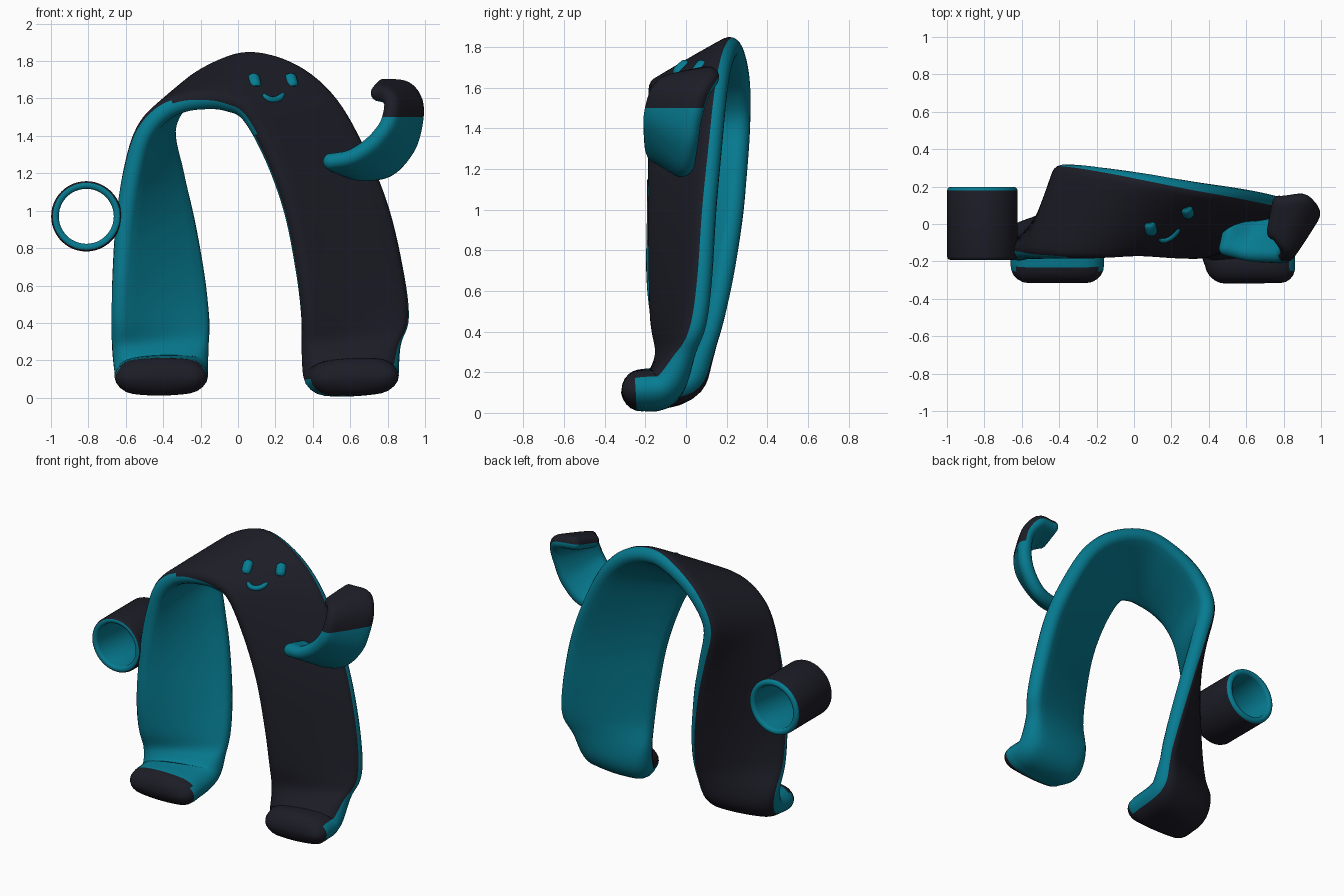
import bpy, bmesh, math
from mathutils import Vector
from mathutils.bvhtree import BVHTree

cube = bpy.data.objects.get("Cube")
if cube:
    bpy.data.objects.remove(cube, do_unlink=True)


def material(name, rgb):
    m = bpy.data.materials.new(name)
    m.use_nodes = True
    m.diffuse_color = (*rgb, 1)
    bsdf = m.node_tree.nodes["Principled BSDF"]
    bsdf.inputs["Base Color"].default_value = (*rgb, 1)
    bsdf.inputs["Roughness"].default_value = 0.7
    return m


TEAL = material("teal", (0.002, 0.2, 0.285))
DARK = material("charcoal", (0.012, 0.012, 0.02))


def finish(bm, name):
    bmesh.ops.recalc_face_normals(bm, faces=bm.faces)
    me = bpy.data.meshes.new(name)
    for f in bm.faces:
        f.smooth = True
    bm.to_mesh(me)
    me.materials.append(TEAL)
    me.materials.append(DARK)
    ob = bpy.data.objects.new(name, me)
    bpy.context.collection.objects.link(ob)
    return ob


def spline(points, steps=6):
    """Catmull-Rom curve through the points."""
    p = [Vector(q) for q in points]
    p = [p[0] * 2 - p[1]] + p + [p[-1] * 2 - p[-2]]
    out = []
    for a, b, c, d in zip(p, p[1:], p[2:], p[3:]):
        for i in range(steps):
            t = i / steps
            out.append(0.5 * (2 * b + (c - a) * t + (2 * a - 5 * b + 4 * c - d) * t ** 2
                              + (3 * b - a - 3 * c + d) * t ** 3))
    return out + [p[-2]]


ARC, FLAT = 8, 8


def section(mid, across, normal, half, r, pillow):
    """Pillowed stadium outline: back arc, underside, front arc, upper side."""
    flat = []
    for side in (1, -1):
        for i in range(ARC + 1):
            a = math.pi * i / ARC
            flat.append((side * (half + r * math.sin(a)), side * r * math.cos(a)))
        for i in range(1, FLAT):
            flat.append((side * half * (1 - 2 * i / FLAT), -side * r))
    return [mid + across * u + normal * v * (1.06 - pillow * (u / (half + r)) ** 2) for u, v in flat]


def ribbon(name, stations, radius, wrap, dark_from):
    """Padded strap lofted between a front and a back edge.
    wrap gives how far the dark side reaches round the front and back rims."""
    front = spline([s[:3] for s in stations])
    back = spline([s[3:] for s in stations])
    mids = [(a + b) / 2 for a, b in zip(front, back)]
    rings, n = [], len(mids)
    for i, mid in enumerate(mids):
        tangent = (mids[min(i + 1, n - 1)] - mids[max(i - 1, 0)]).normalized()
        wide = back[i] - front[i]
        across = wide.normalized()
        normal = across.cross(tangent).normalized()
        r = radius(mid)
        half = wide.length / 2 - r
        pillow = max(0.08, 5 * r - 0.2)
        ring = [section(mid, across, normal, half, r, pillow)]
        # rounded ends
        if i in (0, n - 1):
            out = tangent if i else -tangent
            for k in range(1, 6):
                a = math.pi / 2 * k / 5.2
                ring.append(section(mid + out * r * math.sin(a), across, normal,
                                    half, r * math.cos(a), pillow))
            if i == 0:
                ring.reverse()
        rings += ring
    bm = bmesh.new()
    vs = [[bm.verts.new(p) for p in ring] for ring in rings]
    count = len(vs[0])
    upper = 2 * ARC + FLAT
    for a, b in zip(vs, vs[1:]):
        for j in range(count):
            j2 = (j + 1) % count
            f = bm.faces.new((a[j], a[j2], b[j2], b[j]))
            c = f.calc_center_median()
            front_reach, back_reach = wrap(c)
            toe = c.y < -0.24
            f.material_index = int(toe or j < back_reach or j >= upper - front_reach)
    for ring in (vs[0], vs[-1]):
        bm.faces.new(ring).material_index = 1
    # straight lower border of the dark colour
    bmesh.ops.bisect_plane(bm, geom=bm.verts[:] + bm.edges[:] + bm.faces[:],
                           plane_co=(0, 0, dark_from), plane_no=(0, 0, 1))
    for f in bm.faces:
        if f.calc_center_median().z < dark_from:
            f.material_index = 0
    return finish(bm, name)


# Twisted arch body with two legs and forward feet
left_leg = [
    (.38, -.225, .10, .86, -.22, .12),
    (.35, -.14, .11, .86, -.1, .14),
    (.34, -.105, .26, .87, -.01, .28),
    (.34, -.14, .45, .91, .06, .42),
    (.31, -.152, .7, .885, .095, .65),
    (.25, -.157, 1, .805, .12, 1),
    (.15, -.157, 1.28, .685, .15, 1.3),
    (.03, -.152, 1.5, .525, .18, 1.58),
]
arch = [
    (-.07, -.16, 1.555, .32, .215, 1.755),
    (-.17, -.175, 1.572, .08, .26, 1.82),
    (-.3, -.185, 1.565, -.13, .295, 1.745),
    (-.42, -.185, 1.515, -.29, .315, 1.615),
    (-.52, -.185, 1.4, -.37, .315, 1.44),
]
right_leg = [
    (-.59, -.18, 1.2, -.315, .295, 1.2),
    (-.635, -.18, .95, -.25, .265, .95),
    (-.66, -.175, .65, -.19, .21, .65),
    (-.67, -.14, .42, -.16, .15, .42),
    (-.67, -.08, .26, -.16, .09, .27),
    (-.66, -.11, .135, -.16, .01, .15),
    (-.66, -.22, .11, -.16, -.22, .115),
]


def body_radius(p):
    k = max(0, min(1, (0.34 - p.z) / 0.22))
    return 0.054 + 0.042 * k * k * (3 - 2 * k)


def body_wrap(c):
    if c.x > 0.1:
        return 4, 2
    return (3, 2) if c.x > -0.35 and c.z > 1.3 else (2, 2)


body = ribbon("body", left_leg + arch + right_leg, body_radius, body_wrap, -1)

# Raised left arm with a dark curled hand
arm = [
    (.49, -.17, 1.27, .53, .02, 1.24),
    (.6, -.19, 1.31, .66, .01, 1.18),
    (.7, -.195, 1.38, .81, .03, 1.195),
    (.77, -.2, 1.46, .92, .05, 1.31),
    (.795, -.19, 1.525, .965, .07, 1.44),
    (.8, -.17, 1.58, .97, .11, 1.57),
    (.78, -.135, 1.61, .91, .16, 1.655),
    (.745, -.085, 1.62, .79, .15, 1.67),
]
ribbon("left_arm", arm, lambda p: 0.044, lambda c: (6, 4), 1.5)

# Right arm: an open tube with rounded teal rims
bm = bmesh.new()
SIDES, outer_r, inner_r, bev = 48, 0.188, 0.147, 0.018
profile = []
for r, y, start in ((outer_r - bev, .198 - bev, 0), (inner_r + bev, .198 - bev, 90),
                    (inner_r + bev, bev - .192, 180), (outer_r - bev, bev - .192, 270)):
    for i in range(4):
        a = math.radians(start + 30 * i)
        profile.append((r + bev * math.cos(a), y + bev * math.sin(a)))
loops = []
for s in range(SIDES):
    a = math.tau * s / SIDES
    loops.append([bm.verts.new((-.811 + r * math.cos(a), y, .97 + r * math.sin(a))) for r, y in profile])
for s in range(SIDES):
    a, b = loops[s], loops[(s + 1) % SIDES]
    for j in range(len(profile)):
        k = (j + 1) % len(profile)
        f = bm.faces.new((a[j], a[k], b[k], b[j]))
        f.material_index = int(j >= len(profile) - 3)
finish(bm, "right_arm_tube")

# Face, laid on the body surface
tree = BVHTree.FromObject(body, bpy.context.evaluated_depsgraph_get())


def stroke(name, points, r, sink):
    """Rounded teal stroke following the front surface."""
    path = spline([(x, 0, z) for x, z in points], 4)
    data = bpy.data.curves.new(name, "CURVE")
    data.dimensions = "3D"
    data.bevel_depth = r
    data.bevel_resolution = 4
    data.use_fill_caps = True
    line = data.splines.new("POLY")
    line.points.add(len(path) - 1)
    for i, (p, q) in enumerate(zip(line.points, path)):
        hit, normal, _, _ = tree.ray_cast(Vector((q.x, -2, q.z)), Vector((0, 1, 0)))
        if normal.y > 0:
            normal = -normal
        p.co = (*(hit - normal * sink), 1)
        u = abs(2 * i / (len(path) - 1) - 1)
        p.radius = max(0.6, math.sqrt(1 - u ** 6))
    data.materials.append(TEAL)
    ob = bpy.data.objects.new(name, data)
    bpy.context.collection.objects.link(ob)


stroke("right_eye", [(.083, 1.728), (.09, 1.7), (.1, 1.665)], 0.034, 0.012)
stroke("left_eye", [(.28, 1.73), (.288, 1.7), (.3, 1.665)], 0.034, 0.012)
stroke("mouth", [(.135, 1.622), (.158, 1.602), (.188, 1.594), (.22, 1.602), (.243, 1.625)], 0.017, 0.003)
